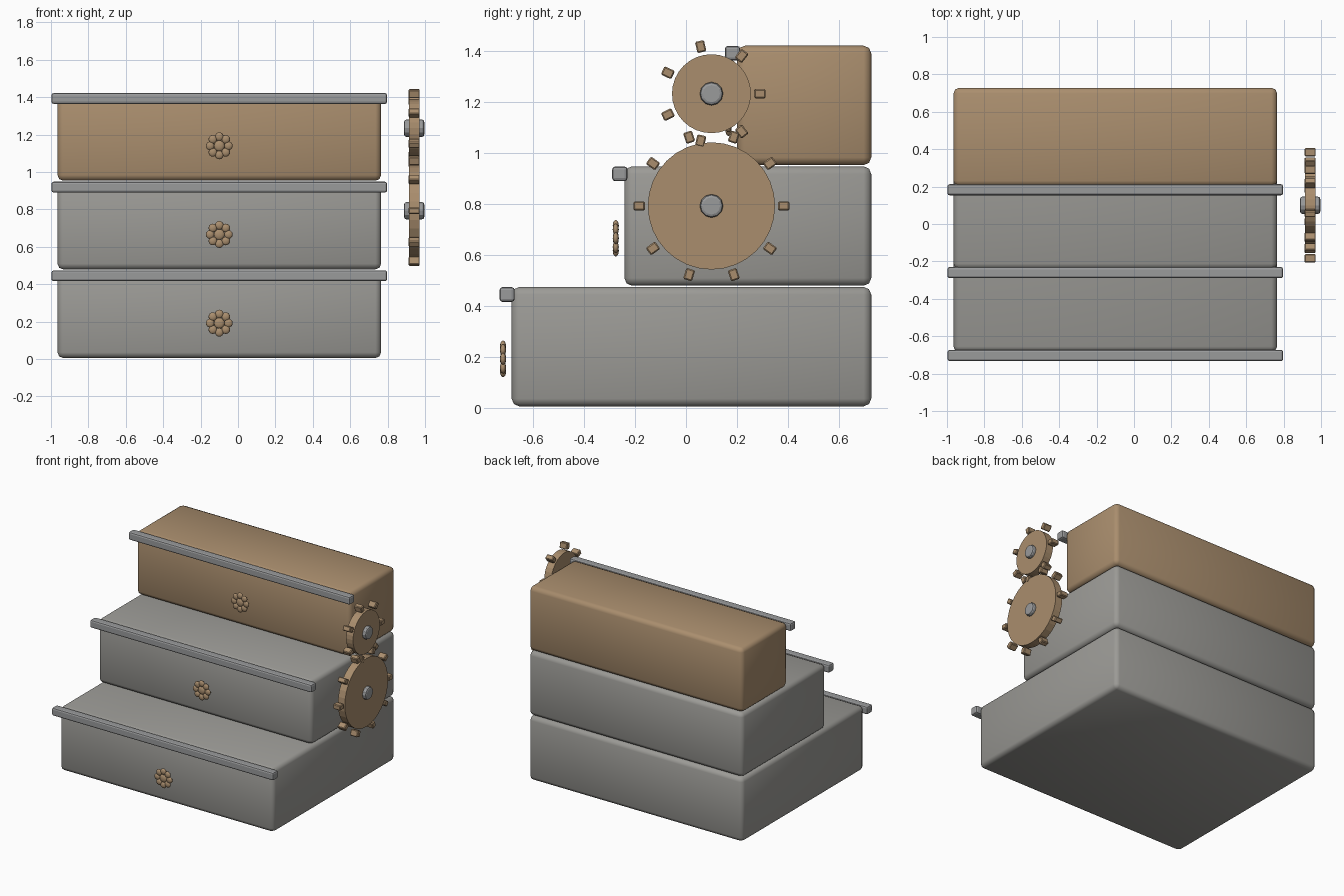
import bpy
from math import cos, sin, tau, pi

cube = bpy.data.objects.get("Cube")
if cube:
    bpy.data.objects.remove(cube, do_unlink=True)


def material(name, rgb):
    m = bpy.data.materials.new(name)
    m.use_nodes = True
    m.diffuse_color = (*rgb, 1)
    m.node_tree.nodes["Principled BSDF"].inputs["Base Color"].default_value = (*rgb, 1)
    return m


wood = material("tan wood", (0.40, 0.27, 0.155))
stone = material("warm grey", (0.33, 0.325, 0.305))
metal = material("cool grey", (0.32, 0.325, 0.33))


def finish(name, mat, bevel=0, segments=2, smooth=False):
    ob = bpy.context.object
    ob.name = name
    ob.data.materials.append(mat)
    bpy.ops.object.transform_apply(location=False, rotation=False, scale=True)
    if bevel:
        mod = ob.modifiers.new("bevel", "BEVEL")
        mod.width = bevel
        mod.segments = segments
        mod.limit_method = "ANGLE"
    if smooth:
        bpy.ops.object.shade_smooth()
    return ob


def box(name, mat, loc, size, bevel, segments=2, rot=0, smooth=False):
    bpy.ops.mesh.primitive_cube_add(size=1, location=loc, rotation=(rot, 0, 0))
    bpy.context.object.scale = size
    return finish(name, mat, bevel, segments, smooth)


def disc(name, mat, loc, radius, depth, sides, bevel=0):
    bpy.ops.mesh.primitive_cylinder_add(vertices=sides, radius=radius, depth=depth,
                                        location=loc, rotation=(0, pi / 2, 0))
    return finish(name, mat, bevel)


def bead(name, x, y, z, radius):
    bpy.ops.mesh.primitive_uv_sphere_add(segments=12, ring_count=8, radius=radius,
                                         location=(x, y, z))
    bpy.context.object.scale = (1, 0.012 / radius, 1)
    return finish(name, wood, smooth=True)


# Three stacked steps, each with a nosing bar and a flower on its riser
MID, BACK, RISE = -0.1, 0.728, 0.474
for i, level in enumerate(("lower", "middle", "upper")):
    front = -0.685 + 0.443 * i
    base = 0.005 + RISE * i
    box(level + "_step", wood if i == 2 else stone,
        (MID, (front + BACK) / 2, base + 0.235), (1.73, BACK - front, 0.469),
        0.03, smooth=True)
    box(level + "_nosing", metal, (MID, front - 0.018, base + 0.44),
        (1.795, 0.06, 0.058), 0.012)
    fy, fz = front - 0.034, base + 0.187
    bead(level + "_flower_centre", MID, fy, fz, 0.029)
    for k in range(8):
        a = tau * k / 8
        bead(level + "_flower_petal", MID + 0.049 * cos(a), fy, fz + 0.049 * sin(a), 0.023)


# Two gears with separate teeth and hubs
def gear(name, z, radius, teeth, reach):
    x, y = 0.942, 0.1
    disc(name, wood, (x, y, z), radius, 0.056, 32)
    disc(name + "_hub", metal, (x, y, z), 0.046, 0.108, 12, 0.012)
    for k in range(teeth):
        a = tau * k / teeth
        box(name + "_tooth", wood, (x, y + reach * cos(a), z + reach * sin(a)),
            (0.059, 0.045, 0.036), 0.005, 1, rot=a)


gear("small_gear", 1.234, 0.155, 7, 0.19)
gear("large_gear", 0.793, 0.25, 10, 0.284)
